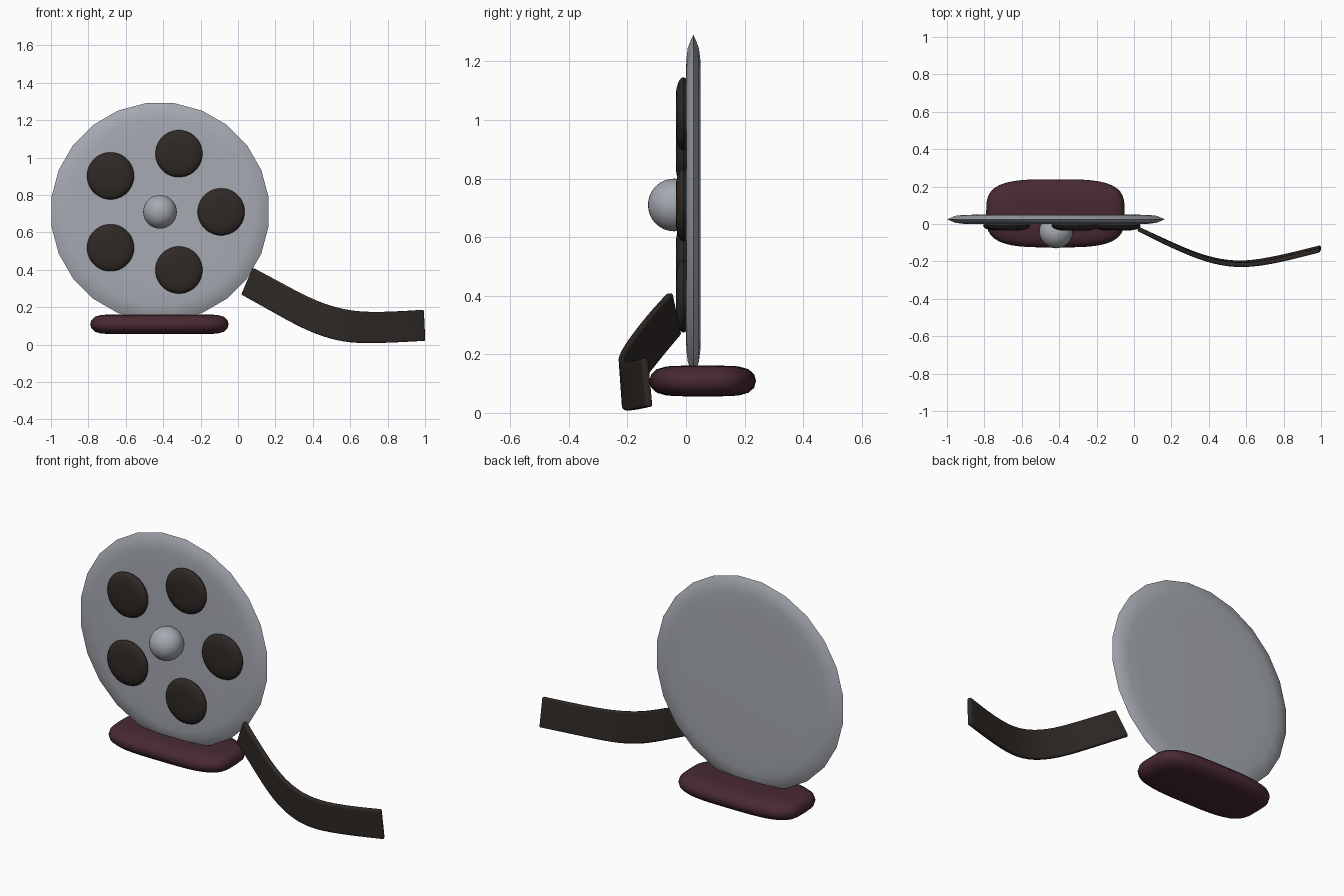
import bpy, bmesh, math
from mathutils import Vector, Matrix

if "Cube" in bpy.data.objects:
    bpy.data.objects.remove(bpy.data.objects["Cube"])


def material(name, rgb):
    m = bpy.data.materials.new(name)
    m.diffuse_color = (*rgb, 1)
    m.use_nodes = True
    m.node_tree.nodes["Principled BSDF"].inputs["Base Color"].default_value = m.diffuse_color
    return m


METAL = material("metal", (0.38, 0.40, 0.44))
DARK = material("dark_film", (0.028, 0.022, 0.019))
WINE = material("wine", (0.065, 0.022, 0.032))


def finish(name, bm, mat, loc=(0, 0, 0), angle=50):
    bmesh.ops.recalc_face_normals(bm, faces=bm.faces)
    me = bpy.data.meshes.new(name)
    bm.to_mesh(me)
    bm.free()
    me.materials.append(mat)
    ob = bpy.data.objects.new(name, me)
    ob.location = loc
    bpy.context.collection.objects.link(ob)
    bpy.ops.object.select_all(action='DESELECT')
    bpy.context.view_layer.objects.active = ob
    ob.select_set(True)
    bpy.ops.object.shade_smooth_by_angle(angle=math.radians(angle))
    return ob


def loft(rings):
    """Skin a list of closed point rings and cap both ends."""
    bm = bmesh.new()
    rows = [[bm.verts.new(p) for p in ring] for ring in rings]
    n = len(rows[0])
    for a, b in zip(rows, rows[1:]):
        for i in range(n):
            j = (i + 1) % n
            bm.faces.new((a[i], a[j], b[j], b[i]))
    bm.faces.new(rows[0])
    bm.faces.new(rows[-1])
    return bm


def disc(name, profile, sides, mat, loc):
    """Turned disc facing -y from (radius, y) pairs."""
    turn = [math.tau * (i + 0.5) / sides for i in range(sides)]
    rings = [[(r * math.cos(t), y, r * math.sin(t)) for t in turn]
             for r, y in profile]
    return finish(name, loft(rings), mat, loc)


CX, CZ = -0.417, 0.71

# Reel plate with a tapered rim
disc("reel_plate", [(0.40, -0.025), (0.50, -0.024), (0.54, -0.019), (0.567, -0.009),
                    (0.586, 0), (0.567, 0.009), (0.54, 0.019), (0.50, 0.024),
                    (0.40, 0.025)], 24, METAL, (CX, 0.025, CZ))

# Five dark reel windows
for k in range(5):
    a = math.tau * k / 5
    disc(f"reel_window_{k + 1}",
         [(0.05, -0.026), (0.085, -0.024), (0.11, -0.017), (0.122, -0.008), (0.126, 0),
          (0.122, 0.008), (0.11, 0.017), (0.085, 0.024), (0.05, 0.026)], 32, DARK,
         (CX + 0.327 * math.cos(a), -0.009, CZ + 0.327 * math.sin(a)))

# Hub ball
bm = bmesh.new()
bmesh.ops.create_uvsphere(bm, u_segments=32, v_segments=16, radius=0.09)
finish("hub", bm, METAL, (CX, -0.04, CZ))

# Pillow-shaped base
half = [(0.12, 0.0525), (0.06, 0.050), (0.025, 0.040), (0.006, 0.022)]
edge = [(i, -z) for i, z in half] + [(0, 0)] + half[::-1]


def squircle(a, b, z, n=3.5, count=64):
    pts = []
    for i in range(count):
        c, s = math.cos(math.tau * i / count), math.sin(math.tau * i / count)
        r = (abs(c) ** n + abs(s) ** n) ** (-1 / n)
        pts.append((a * c * r, b * s * r, z))
    return pts


finish("base", loft([squircle(0.37 - i, 0.182 - i, z) for i, z in edge]),
       WINE, (-0.42, 0.057, 0.109))

# Loose film strip: sheet between an upper and a lower edge
upper = [(0.08, -0.055, 0.41), (0.22, -0.125, 0.335), (0.39, -0.195, 0.243),
         (0.53, -0.222, 0.194), (0.66, -0.217, 0.173), (0.82, -0.185, 0.175),
         (0.992, -0.14, 0.186)]
lower = [(0.02, -0.025, 0.268), (0.17, -0.095, 0.185), (0.35, -0.175, 0.083),
         (0.50, -0.208, 0.027), (0.63, -0.208, 0.006), (0.80, -0.175, 0.01),
         (1.0, -0.125, 0.021)]
bm = bmesh.new()
rows = [[bm.verts.new(Vector(u).lerp(Vector(l), t / 3)) for t in range(4)]
        for u, l in zip(upper, lower)]
for a, b in zip(rows, rows[1:]):
    for i in range(3):
        bm.faces.new((a[i], a[i + 1], b[i + 1], b[i]))
strip = finish("film_strip", bm, DARK, angle=60)
sub = strip.modifiers.new("smooth", 'SUBSURF')
sub.levels = sub.render_levels = 2
sub.boundary_smooth = 'PRESERVE_CORNERS'
thick = strip.modifiers.new("thickness", 'SOLIDIFY')
thick.thickness = 0.024
thick.offset = 0
bev = strip.modifiers.new("soft_edges", 'BEVEL')
bev.width = 0.006
bev.segments = 2
bev.limit_method = 'ANGLE'
bev.angle_limit = math.radians(50)
